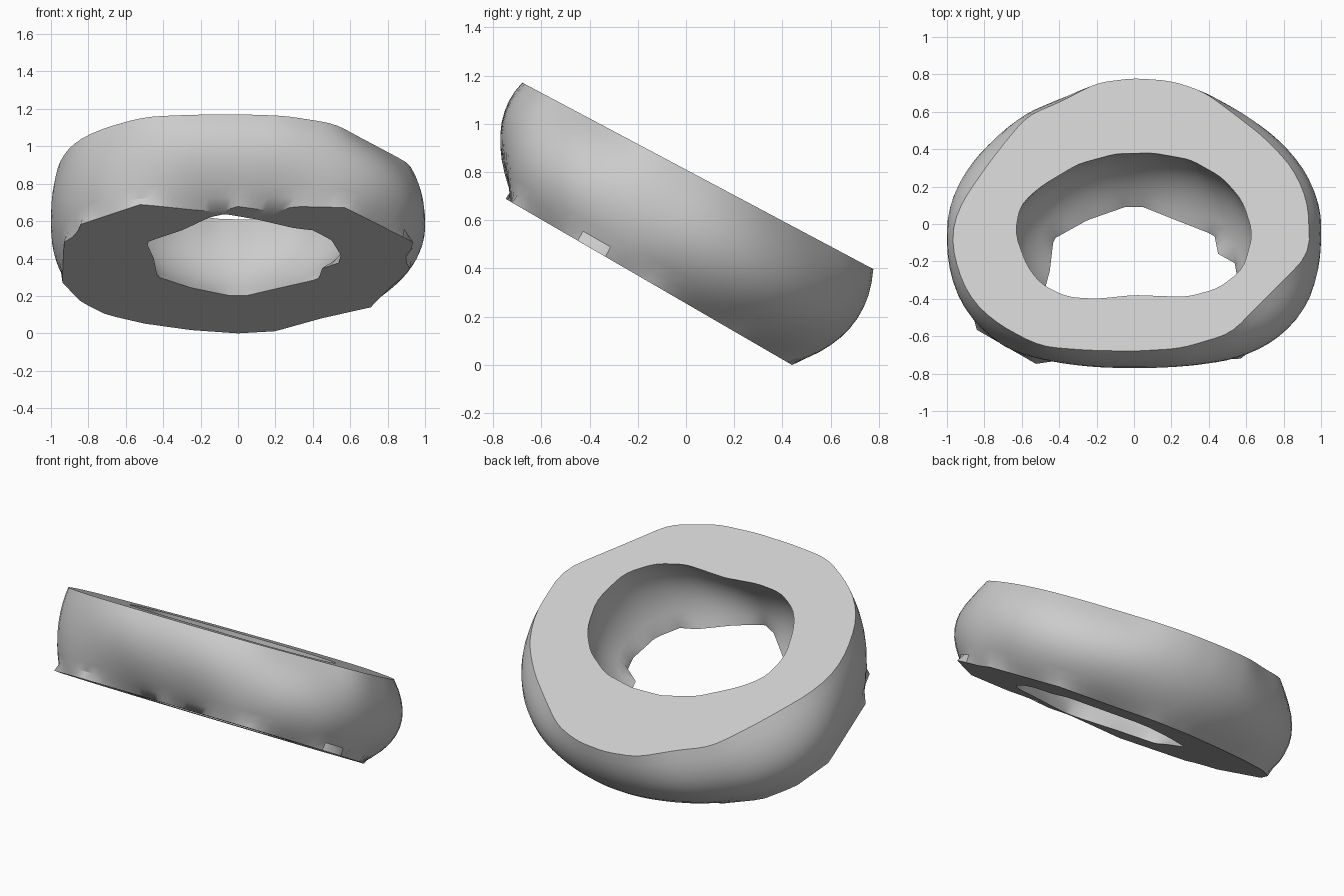
import bpy
import bmesh
from math import atan2, cos, sin, pi, hypot
from mathutils import Vector

SEGMENTS = 96
WALL_STEPS = 10

default_cube = bpy.data.objects.get("Cube")
if default_cube:
    bpy.data.objects.remove(default_cube, do_unlink=True)

# Irregular rim outlines seen from above, anticlockwise
TOP_OUTER = [(0, -.68), (.25, -.665), (.52, -.585), (.6, -.5), (.94, -.16), (.93, .12),
             (.85, .3), (.7, .46), (.52, .6), (.37, .71), (.2, .765), (0, .78),
             (-.2, .755), (-.4, .65), (-.57, .58), (-.72, .4), (-.83, .25), (-.93, .1),
             (-.98, -.06), (-.94, -.26), (-.86, -.42), (-.72, -.54), (-.5, -.655), (-.25, -.675)]
TOP_INNER = [(0, -.38), (.28, -.39), (.45, -.345), (.585, -.24), (.635, -.05), (.58, .125),
             (.47, .25), (.3, .345), (.1, .38), (-.1, .375), (-.3, .32), (-.5, .2),
             (-.61, .1), (-.635, -.05), (-.575, -.22), (-.5, -.32), (-.36, -.39), (-.2, -.4)]
BOTTOM_OUTER = [(0, -.73), (.2, -.68), (.3, -.73), (.57, -.72), (.95, -.39), (.89, -.25),
                (.92, -.15), (.77, .09), (.71, .2), (.45, .3), (.2, .42), (0, .44),
                (-.25, .41), (-.5, .35), (-.7, .27), (-.84, .15), (-.94, -.03), (-.93, -.41),
                (-.86, -.47), (-.85, -.56), (-.52, -.75), (-.25, -.7), (-.1, -.68)]
BOTTOM_INNER = [(-.07, -.66), (.1, -.61), (.3, -.53), (.4, -.51), (.5, -.42), (.55, -.28),
                (.54, -.21), (.45, -.16), (.43, -.06), (.2, .03), (.05, .09), (-.05, .09),
                (-.25, .02), (-.43, -.08), (-.45, -.25), (-.49, -.4), (-.3, -.51), (-.15, -.63)]


def top_height(y):
    return .81 - .531 * y


def middle_height(y):
    return .53 - .555 * y


def bottom_height(y):
    return .255 - .58 * y


def trace(outline, centre_y, height):
    """Walk round an outline at even angles, lying on a tilted plane."""
    polar = sorted((atan2(y - centre_y, x) % (2 * pi), hypot(x, y - centre_y))
                   for x, y in outline)
    first, last = polar[0], polar[-1]
    polar = [(last[0] - 2 * pi, last[1])] + polar + [(first[0] + 2 * pi, first[1])]
    ring = []
    for i in range(SEGMENTS):
        angle = 2 * pi * i / SEGMENTS
        for (a, ra), (b, rb) in zip(polar, polar[1:]):
            if a <= angle <= b:
                # Straight edge between the two outline points
                ax, ay, bx, by = ra * cos(a), ra * sin(a), rb * cos(b), rb * sin(b)
                dx, dy = bx - ax, by - ay
                r = (ax * dy - ay * dx) / (cos(angle) * dy - sin(angle) * dx)
                y = centre_y + r * sin(angle)
                ring.append(Vector((r * cos(angle), y, height(y))))
                break
    return ring


def belly(half_x, half_y, centre_y, front_power):
    """Smooth oval at mid height, squarer towards the front."""
    ring = []
    for i in range(SEGMENTS):
        angle = 2 * pi * i / SEGMENTS
        power = front_power if sin(angle) < 0 else 2
        r = (abs(cos(angle) / half_x) ** power + abs(sin(angle) / half_y) ** power) ** (-1 / power)
        y = centre_y + r * sin(angle)
        ring.append(Vector((r * cos(angle), y, middle_height(y))))
    return ring


def soften(ring, reach):
    """Average each point with its neighbours."""
    return [sum((ring[(i + k) % SEGMENTS] for k in range(-reach, reach + 1)), Vector())
            / (2 * reach + 1) for i in range(SEGMENTS)]


def wall_rings(bottom, middle, top):
    """Curved wall through three rings; only the lower rim keeps its ragged edge."""
    top = soften(top, 1)
    smooth_bottom = soften(bottom, 3)
    rings = [bottom]
    for step in range(1, WALL_STEPS + 1):
        t = step / WALL_STEPS
        rings.append([low * (1 - t) * (1 - 2 * t) + mid * 4 * t * (1 - t) + high * t * (2 * t - 1)
                      for low, mid, high in zip(smooth_bottom, middle, top)])
    return rings


# Closed section: up the outer wall, across the top, down the inner wall, across the base
outer = wall_rings(trace(BOTTOM_OUTER, -.15, bottom_height), belly(1, .725, -.045, 2.5),
                   trace(TOP_OUTER, .04, top_height))
inner = wall_rings(trace(BOTTOM_INNER, -.28, bottom_height), belly(.63, .435, -.145, 2.2),
                   trace(TOP_INNER, -.01, top_height))
section = outer + inner[::-1]

bm = bmesh.new()
rows = [[bm.verts.new(point) for point in ring] for ring in section]
for j, row in enumerate(rows):
    following = rows[(j + 1) % len(rows)]
    for i in range(SEGMENTS):
        k = (i + 1) % SEGMENTS
        bm.faces.new((row[i], row[k], following[k], following[i]))
bmesh.ops.recalc_face_normals(bm, faces=bm.faces)
mesh = bpy.data.meshes.new("tilted_ring")
bm.to_mesh(mesh)
bm.free()
ring_object = bpy.data.objects.new("tilted_ring", mesh)
bpy.context.collection.objects.link(ring_object)

# Plain grey finish
grey = bpy.data.materials.new("light_grey")
grey.use_nodes = True
colour = (.6, .6, .6, 1)
grey.diffuse_color = colour
grey.node_tree.nodes["Principled BSDF"].inputs["Base Color"].default_value = colour
mesh.materials.append(grey)

bpy.ops.object.select_all(action="DESELECT")
ring_object.select_set(True)
bpy.context.view_layer.objects.active = ring_object
bpy.ops.object.shade_smooth_by_angle(angle=.6)
